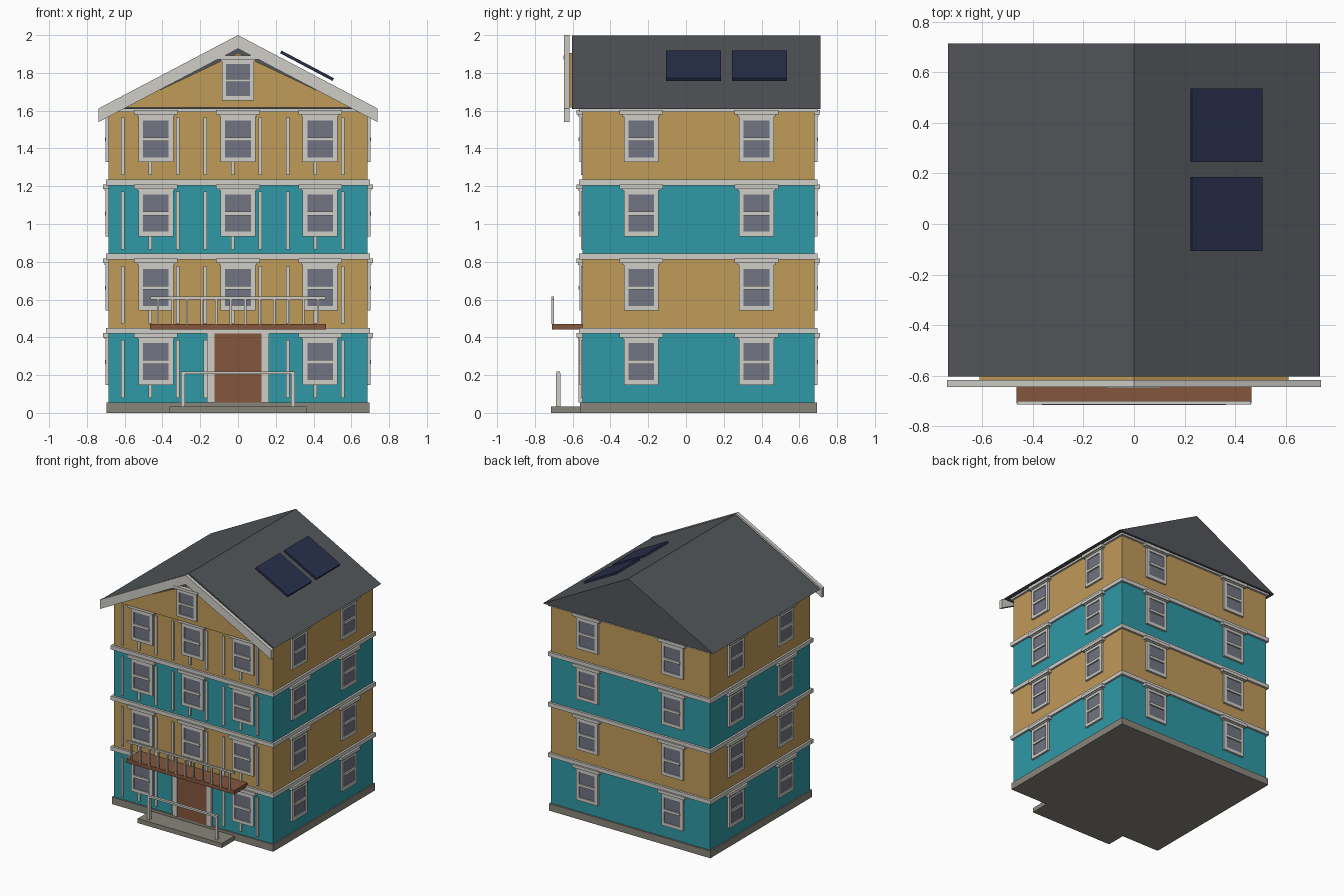
import bpy, bmesh, math
from mathutils import Matrix, Vector

if "Cube" in bpy.data.objects:
    bpy.data.objects.remove(bpy.data.objects["Cube"])


def material(name, rgb):
    m = bpy.data.materials.new(name)
    m.diffuse_color = (*rgb, 1)
    m.use_nodes = True
    m.node_tree.nodes["Principled BSDF"].inputs["Base Color"].default_value = m.diffuse_color
    return m


TEAL = material("teal siding", (0.028, 0.32, 0.38))
TAN = material("tan siding", (0.53, 0.325, 0.10))
TRIM = material("pale trim", (0.62, 0.61, 0.57))
ROOF = material("slate roof", (0.085, 0.092, 0.102))
BROWN = material("brown wood", (0.23, 0.094, 0.044))
PANEL = material("solar blue", (0.021, 0.028, 0.07))
GLASS = material("window glass", (0.165, 0.175, 0.225))
STONE = material("grey stone", (0.25, 0.235, 0.195))


def finish(name, bm, mat):
    bmesh.ops.recalc_face_normals(bm, faces=bm.faces)
    me = bpy.data.meshes.new(name)
    bm.to_mesh(me)
    bm.free()
    me.materials.append(mat)
    ob = bpy.data.objects.new(name, me)
    bpy.context.collection.objects.link(ob)
    return ob


def add_box(bm, x0, x1, y0, y1, z0, z1, m=Matrix.Identity(4)):
    centre = Matrix.Translation(((x0 + x1) / 2, (y0 + y1) / 2, (z0 + z1) / 2))
    size = Matrix.Diagonal((x1 - x0, y1 - y0, z1 - z0, 1))
    bmesh.ops.create_cube(bm, size=1, matrix=m @ centre @ size)


def boxes(name, mat, *dims):
    bm = bmesh.new()
    for d in dims:
        add_box(bm, *d)
    return finish(name, bm, mat)


def prism(name, mat, profile, y0, y1):
    """Extrude an x-z outline along y."""
    bm = bmesh.new()
    face = bm.faces.new([bm.verts.new((x, y0, z)) for x, z in profile])
    new = bmesh.ops.extrude_face_region(bm, geom=[face])["geom"]
    bmesh.ops.translate(bm, vec=(0, y1 - y0, 0),
                        verts=[v for v in new if isinstance(v, bmesh.types.BMVert)])
    return finish(name, bm, mat)


W, YF, YB = 0.685, -0.549, 0.68      # wall faces
PITCH = 0.393                        # storey height

# Foundation and entrance step
boxes("foundation", STONE, (-0.695, 0.695, -0.56, 0.693, 0, 0.055))
boxes("entrance_step", STONE, (-0.363, 0.363, -0.715, -0.55, 0, 0.035))

# Storeys with belt courses between them
levels = [0.055, 0.43, 0.823, 1.216, 1.612]
for i in range(4):
    boxes(f"storey_{i + 1}", (TEAL, TAN)[i % 2], (-W, W, YF, YB, levels[i], levels[i + 1]))
boxes("belt_courses", TRIM, *[(-0.70, 0.70, -0.566, 0.697, z, z + 0.031)
                              for z in (0.419, 0.812, 1.205)],
      (-0.70, 0.70, -0.566, 0.697, 1.594, 1.609))

# Vertical battens on the front
boxes("front_battens", TRIM, *[(x - 0.01, x + 0.01, YF - 0.008, YF, z, z + 0.305)
                               for x in [-0.61 + 0.1455 * k for k in range(9)]
                               for z in [0.08 + PITCH * f for f in range(4)]])

# Windows: local -y points out of the wall, origin at bottom centre
frames, panes = bmesh.new(), bmesh.new()


def window(pos, angle=0, sx=1.0, sz=1.0):
    m = (Matrix.Translation(pos) @ Matrix.Rotation(math.radians(angle), 4, 'Z')
         @ Matrix.Diagonal((sx, 1, sz, 1)))
    for s in (-1, 1):
        a, b = sorted((s * 0.068, s * 0.0925))
        add_box(frames, a, b, -0.016, 0, 0.0, 0.245, m)
    add_box(frames, -0.068, 0.068, -0.016, 0, 0.0, 0.025, m)
    add_box(frames, -0.068, 0.068, -0.016, 0, 0.222, 0.245, m)
    add_box(frames, -0.068, 0.068, -0.020, 0, 0.112, 0.132, m)
    add_box(frames, -0.100, 0.100, -0.022, 0, 0.243, 0.255, m)
    add_box(frames, -0.116, 0.116, -0.030, 0, 0.252, 0.276, m)
    add_box(panes, -0.068, 0.068, -0.009, 0, 0.025, 0.222, m)


for f in range(4):
    z = 0.148 + PITCH * f
    for x in (-0.435, 0, 0.435):
        if f or x:
            window((x, YF, z))
    for x in (-0.367, 0.367):
        window((x, YB, z), 180)
    for y in (-0.237, 0.373):
        window((W, y, z), 90)
        window((-W, y, z), -90)
window((0, -0.618, 1.655), 0, 0.92, 0.86)
finish("window_frames", frames, TRIM)
finish("window_panes", panes, GLASS)

# Front door and casing
boxes("door", BROWN, (-0.125, 0.125, -0.564, YF, 0.055, 0.422))
boxes("door_casing", TRIM, *[(s * 0.145 - 0.02, s * 0.145 + 0.02, -0.569, YF, 0.055, 0.42)
                             for s in (-1, 1)])

# Balcony with railing
boxes("balcony_deck", BROWN, (-0.465, 0.465, -0.71, YF, 0.441, 0.471))
boxes("balcony_railing", TRIM, (-0.463, 0.463, -0.713, -0.699, 0.601, 0.615),
      *[(x - 0.006, x + 0.006, -0.712, -0.700, 0.47, 0.605)
        for x in [-0.4235 + 0.077 * k for k in range(12)]])

# Entrance handrail
boxes("entrance_handrail", TRIM, (-0.303, 0.303, -0.686, -0.666, 0.205, 0.22),
      *[(s * 0.292 - 0.011, s * 0.292 + 0.011, -0.687, -0.665, 0.03, 0.212) for s in (-1, 1)])

# Roof, gable panel and bargeboards
prism("roof", ROOF, [(-0.735, 1.61), (0.735, 1.61), (0, 1.998)], -0.603, 0.713)
prism("front_gable", TAN, [(-0.61, 1.617), (0.61, 1.617), (0, 1.905)], -0.618, -0.60)
prism("bargeboards", TRIM, [(-0.738, 1.612), (0, 2.0), (0.738, 1.612),
                            (0.738, 1.54), (0, 1.928), (-0.738, 1.54)], -0.645, -0.617)

# Solar panels floating parallel to the right slope
slope = math.atan2(0.388, 0.735)
bm = bmesh.new()
for y in (0.04, 0.39):
    m = Matrix.Translation((0.365, y, 1.838)) @ Matrix.Rotation(slope, 4, 'Y')
    add_box(bm, -0.157, 0.157, -0.146, 0.146, -0.008, 0.008, m)
finish("solar_panels", bm, PANEL)
